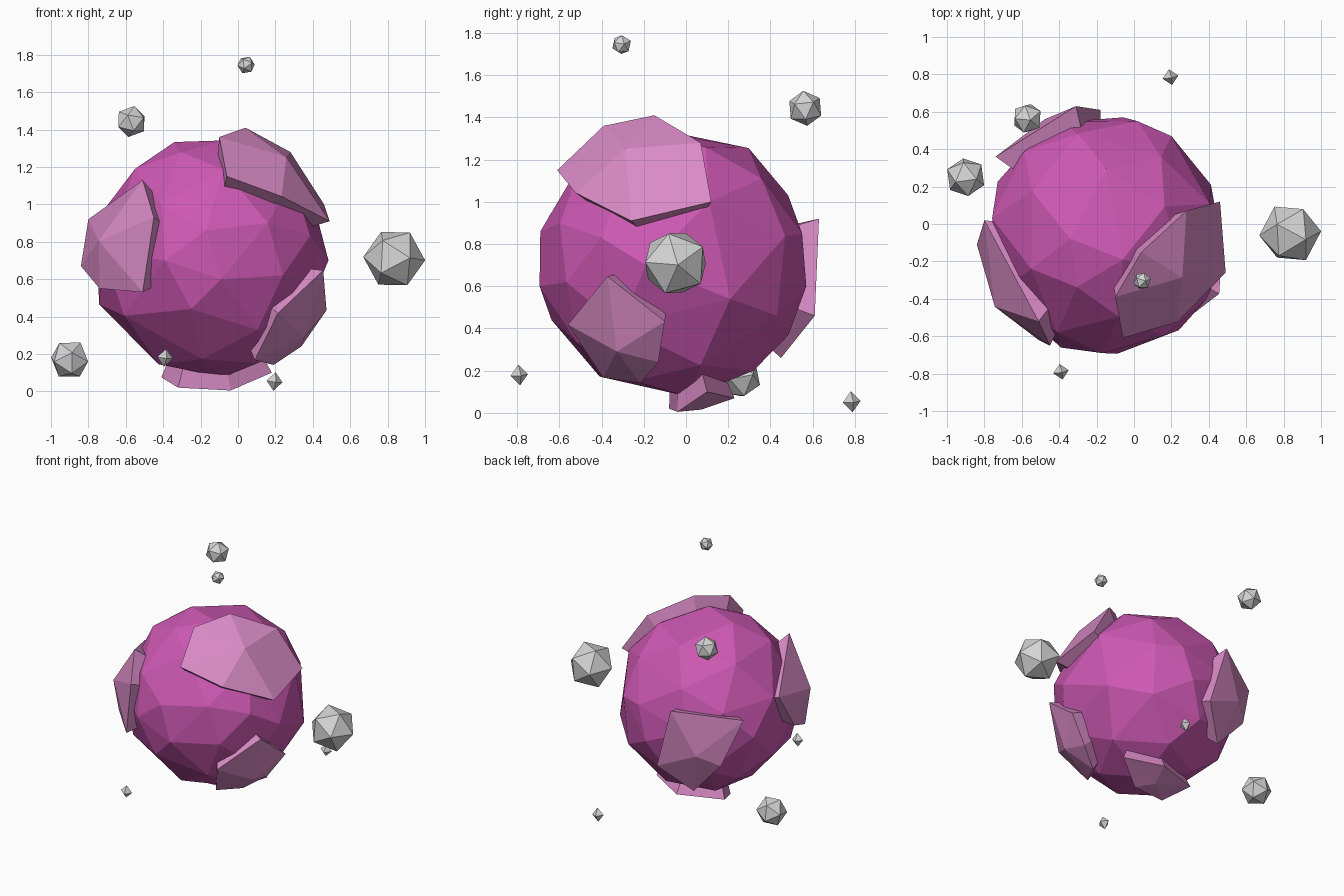
import bpy, bmesh, math
from mathutils import Vector

if "Cube" in bpy.data.objects:
    bpy.data.objects.remove(bpy.data.objects["Cube"])

C = Vector((-0.15, -0.06, 0.715))   # planet centre
R = 0.647                           # planet radius


def material(name, rgb):
    m = bpy.data.materials.new(name)
    m.diffuse_color = (*rgb, 1)
    m.use_nodes = True
    m.node_tree.nodes["Principled BSDF"].inputs["Base Color"].default_value = m.diffuse_color
    return m


MAGENTA = material("magenta", (0.61, 0.098, 0.448))
PINK = material("light pink", (0.70, 0.26, 0.57))
GREY = material("light grey", (0.66, 0.66, 0.66))


def finish(bm, name, mat):
    bmesh.ops.recalc_face_normals(bm, faces=bm.faces)
    me = bpy.data.meshes.new(name)
    bm.to_mesh(me)
    bm.free()
    me.materials.append(mat)
    ob = bpy.data.objects.new(name, me)
    bpy.context.collection.objects.link(ob)
    return ob


def on_sphere(a, b, axis, sign):
    """Point of the planet seen at a, b along one axis."""
    p = [a, b]
    p.insert(axis, 0)
    v = Vector(p) - C
    v[axis] = 0
    v[axis] = sign * math.sqrt(max(R * R - v.length_squared, 0))
    return v.normalized() * R


# Planet: irregular faceted ball, key corners first, then even filling
front = [(-.17, .86), (-.39, .70), (-.09, .60), (-.25, .44), (.16, .90), (.24, .62), (-.41, 1.0)]
top = [(-.34, -.08), (-.06, -.19), (-.55, -.24), (-.02, .57), (.2, .47), (-.2, .31)]
right = [(.55, .85), (.30, 1.26), (.57, .60), (.21, .54), (.11, 1.0), (.32, .20)]
pts = []
for group, axis, sign in ((front, 1, -1), (right, 0, 1), (top, 2, 1)):
    for a, b in group:
        p = on_sphere(a, b, axis, sign)
        if all((p - q).length > 0.17 for q in pts):
            pts.append(p)
N = 1500
cand = []
for i in range(N):
    z = 1 - (2 * i + 1) / N
    s = math.sqrt(1 - z * z)
    t = i * 2.399963
    cand.append(Vector((s * math.cos(t), s * math.sin(t), z)) * R)
dist = [min((c - q).length for q in pts) for c in cand]
while max(dist) > 0.255:
    p = cand[dist.index(max(dist))]
    pts.append(p)
    dist = [min(d, (c - p).length) for d, c in zip(dist, cand)]
bm = bmesh.new()
for p in pts:
    bm.verts.new(C + p)
bmesh.ops.convex_hull(bm, input=bm.verts)
finish(bm, "planet", MAGENTA)


# Raised land plates: rim corners, a domed outer face, walls sinking into the planet
def plate(name, rim):
    bm = bmesh.new()
    rel = []
    for p in rim:
        v = Vector(p) - C
        rel.append(v.normalized() * max(v.length, 0.685))
    mid = sum(rel, Vector()).normalized() * 0.712
    outer = [bm.verts.new(C + v) for v in rel]
    inner = [bm.verts.new(C + v.normalized() * 0.6) for v in rel]
    peak = bm.verts.new(C + mid)
    base = bm.verts.new(C + mid.normalized() * 0.58)
    n = len(rim)
    for i in range(n):
        j = (i + 1) % n
        bm.faces.new((outer[i], outer[j], peak))
        bm.faces.new((inner[j], inner[i], base))
        bm.faces.new((outer[j], outer[i], inner[i], inner[j]))
    return finish(bm, name, PINK)


plate("plate_upper_right", [(.04, -.15, 1.41), (-.10, -.39, 1.36), (-.06, -.61, 1.15),
                            (.23, -.52, 1.04), (.49, -.26, .91), (.46, .12, 1.0), (.28, .07, 1.28)])
plate("plate_left", [(-.80, .02, .92), (-.51, -.52, 1.13), (-.45, -.65, .93),
                     (-.51, -.62, .53), (-.74, -.38, .55), (-.84, -.11, .67)])
plate("plate_lower_right", [(.43, -.36, .65), (.46, -.10, .44), (.33, -.13, .25),
                            (.18, -.21, .16), (.08, -.38, .19), (.20, -.54, .43)])
plate("plate_back", [(-.31, .63, .92), (-.74, .36, .86), (-.61, .45, .51),
                     (-.38, .45, .26), (-.18, .61, .46)])
plate("plate_bottom", [(.18, .10, .10), (-.08, .23, .07), (-.41, .12, .075),
                       (-.32, -.08, .02), (-.04, -.04, .005)])


# Floating rocks: small faceted balls
def rock(name, loc, radius, turn, octa=False):
    bm = bmesh.new()
    if octa:
        bmesh.ops.create_uvsphere(bm, u_segments=4, v_segments=2, radius=radius)
        bmesh.ops.scale(bm, vec=(0.9, 0.9, 1.05), verts=bm.verts)
    else:
        bmesh.ops.create_icosphere(bm, subdivisions=1, radius=radius)
    ob = finish(bm, name, GREY)
    ob.location = loc
    ob.rotation_euler = turn
    return ob


rock("rock_large", (.835, -.05, .71), .166, (.3, .5, .2))
rock("rock_back", (-.57, .565, 1.443), .085, (.2, .1, .6))
rock("rock_low_left", (-.90, .25, .17), .108, (.5, .3, .9))
rock("rock_top", (.043, -.305, 1.745), .048, (.1, .4, .3))
rock("rock_front", (-.39, -.79, .18), .047, (.1, .1, .2), True)
rock("rock_rear", (.195, .785, .053), .048, (.1, .1, .2), True)
